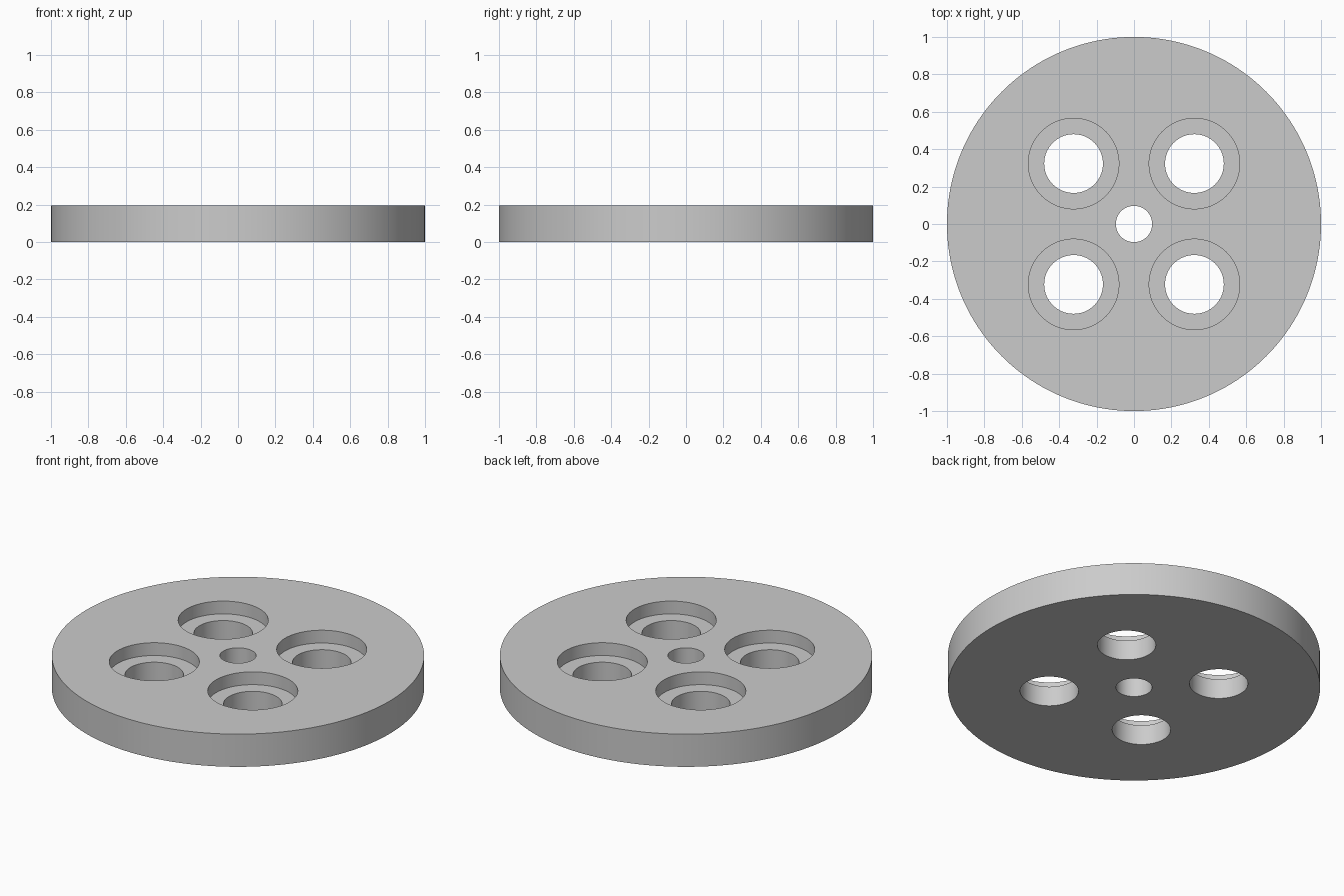
import bpy
import math

old = bpy.data.objects.get("Cube")
if old:
    bpy.data.objects.remove(old, do_unlink=True)

THICKNESS = 0.194
BORE_DEPTH = 0.076
HOLE_OFFSET = 0.323

grey = bpy.data.materials.new("light_grey")
grey.use_nodes = True
grey.diffuse_color = (0.6, 0.6, 0.6, 1)
grey.node_tree.nodes["Principled BSDF"].inputs["Base Color"].default_value = (0.6, 0.6, 0.6, 1)


def cylinder(name, radius, bottom, top, x=0, y=0, sides=96):
    bpy.ops.mesh.primitive_cylinder_add(
        vertices=sides, radius=radius, depth=top - bottom,
        location=(x, y, (top + bottom) / 2))
    obj = bpy.context.object
    obj.name = name
    obj.data.materials.append(grey)
    return obj


def cut(target, cutter):
    cutter.hide_render = True
    mod = target.modifiers.new("cut", "BOOLEAN")
    mod.operation = "DIFFERENCE"
    mod.solver = "EXACT"
    mod.object = cutter
    bpy.context.view_layer.objects.active = target
    bpy.ops.object.modifier_apply(modifier=mod.name)
    bpy.data.objects.remove(cutter, do_unlink=True)


# Round plate
plate = cylinder("round_plate", 1.0, 0, THICKNESS, sides=160)

# Central through hole
cut(plate, cylinder("centre_hole", 0.097, -0.1, 0.3))

# Four through holes, each with a wider recess from the top
for sx in (-1, 1):
    for sy in (-1, 1):
        x, y = sx * HOLE_OFFSET, sy * HOLE_OFFSET
        cut(plate, cylinder("recess", 0.242, THICKNESS - BORE_DEPTH, 0.3, x, y))
        cut(plate, cylinder("through_hole", 0.157, -0.1, 0.3, x, y))

# Smooth round walls with crisp rims
bpy.ops.object.select_all(action="DESELECT")
plate.select_set(True)
bpy.context.view_layer.objects.active = plate
bpy.ops.object.transform_apply(location=True, rotation=False, scale=False)
bpy.ops.object.shade_smooth_by_angle(angle=math.radians(30))
